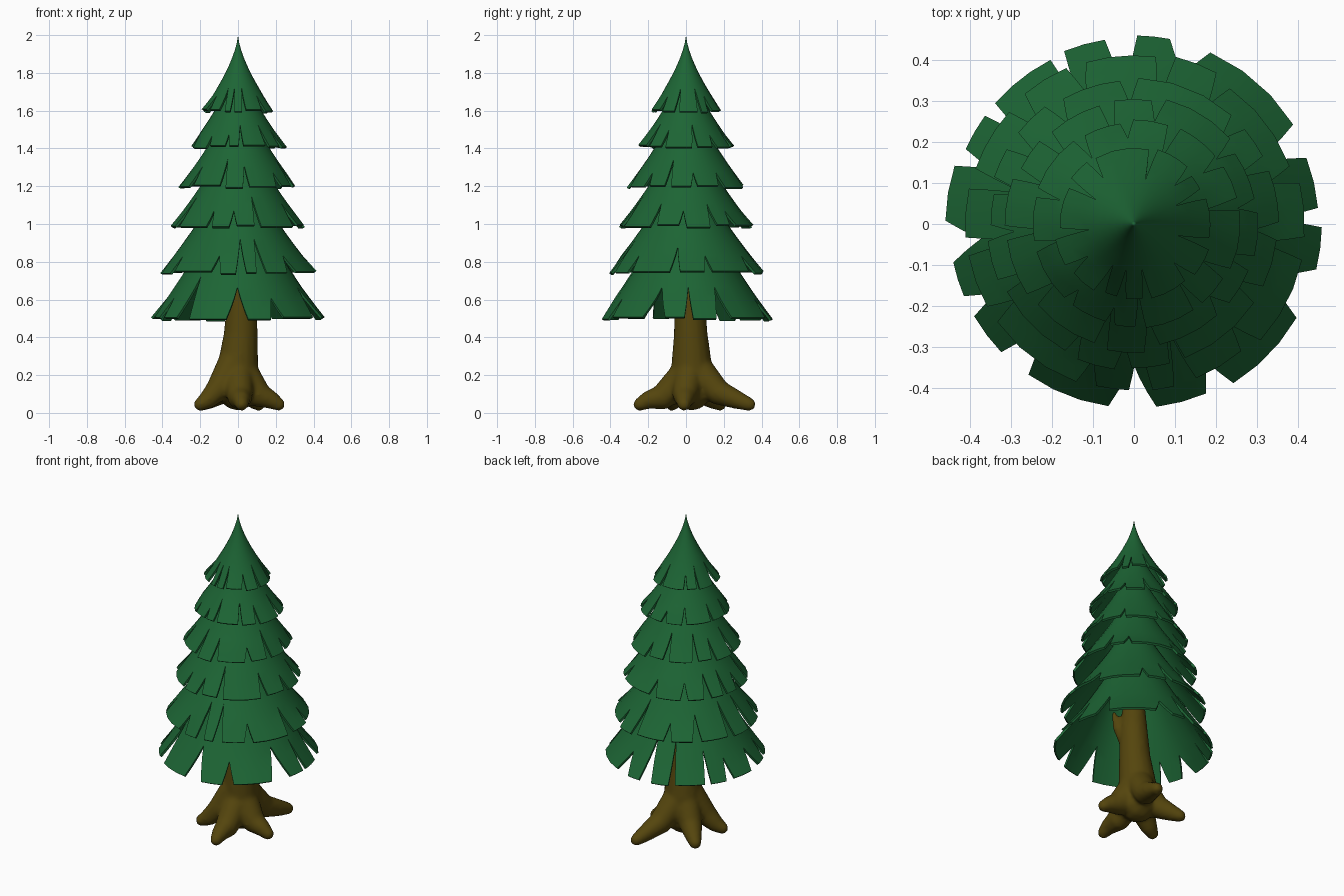
import bpy, bmesh, math, random
from mathutils import Vector, Matrix

if "Cube" in bpy.data.objects:
    bpy.data.objects.remove(bpy.data.objects["Cube"])

random.seed(4)


def material(name, rgb):
    m = bpy.data.materials.new(name)
    m.diffuse_color = (*rgb, 1)
    m.use_nodes = True
    m.node_tree.nodes["Principled BSDF"].inputs["Base Color"].default_value = m.diffuse_color
    return m


green = material("needles", (0.012, 0.13, 0.035))
brown = material("bark", (0.09, 0.06, 0.004))


def make_object(name, bm, mat):
    mesh = bpy.data.meshes.new(name)
    bm.to_mesh(mesh)
    bm.free()
    ob = bpy.data.objects.new(name, mesh)
    bpy.context.collection.objects.link(ob)
    mesh.materials.append(mat)
    bpy.ops.object.select_all(action='DESELECT')
    bpy.context.view_layer.objects.active = ob
    ob.select_set(True)
    return ob


# Foliage skirt: a concave cone split into flaps by V-shaped notches
ROWS = 10


def skirt(name, z0, r0, height, top, flaps, depths):
    bm = bmesh.new()
    n = len(flaps)
    gaps = []
    for i in range(n):
        a, b = flaps[i - 1][1], flaps[i][0]
        if i == 0:
            a -= 360
        gaps.append(((a + b) / 2, random.choice(depths)))
    gaps.append((gaps[0][0] + 360, gaps[0][1]))
    for i, (a0, a1) in enumerate(flaps):
        (c0, d0), (c1, d1) = gaps[i], gaps[i + 1]
        cols = 2 if a1 - a0 < 20 else 3
        dz, dr = random.uniform(-.008, .008), random.uniform(-.01, .006)
        grid = []
        for k in range(ROWS + 1):
            s = k / ROWS
            left = a0 + (c0 - a0) * min(1, k / d0)
            right = a1 + (c1 - a1) * min(1, k / d1)
            fade = max(0, 1 - k / min(d0, d1))
            r = r0 * max(0, 1 - s * top) ** 1.5 + dr * fade
            z = z0 + height * top * s + dz * fade
            row = []
            for c in range(cols + 1):
                a = math.radians(left + (right - left) * c / cols)
                # seam columns share one position, so the merge joins them
                row.append(bm.verts.new((r * math.cos(a), r * math.sin(a), z)))
            grid.append(row)
        for lo, hi in zip(grid, grid[1:]):
            for c in range(cols):
                bm.faces.new((lo[c], lo[c + 1], hi[c + 1], hi[c]))
    bmesh.ops.remove_doubles(bm, verts=bm.verts, dist=0.0008)
    bmesh.ops.recalc_face_normals(bm, faces=bm.faces)
    ob = make_object(name, bm, green)
    mod = ob.modifiers.new("thickness", 'SOLIDIFY')
    mod.thickness = 0.013
    bpy.ops.object.modifier_apply(modifier=mod.name)
    bpy.ops.object.shade_smooth_by_angle(angle=math.radians(35))


def random_flaps(count):
    # flap edges around the circle, starting at a front notch
    widths = [random.uniform(0.55, 1.6) for _ in range(count)]
    total, a, out = sum(widths), random.uniform(-95, -80), []
    for w in widths:
        w *= 360 / total
        gap = random.uniform(5, 9)
        out.append((a + gap / 2, a + w - gap / 2))
        a += w
    return out


bottom_flaps = [(5, 21), (32, 66), (79, 89), (99, 112), (117, 139), (144, 156),
                (162, 179), (192, 203), (210, 224), (235, 262), (277, 293),
                (302, 330), (346, 359)]
skirt("foliage_1", 0.5, 0.455, 0.92, 0.6, bottom_flaps, (2, 3, 3, 4))
for i, (z, r, h, top, count) in enumerate([
        (0.745, 0.415, 0.74, 0.6, 13), (0.99, 0.355, 0.66, 0.6, 13),
        (1.2, 0.31, 0.6, 0.6, 12), (1.41, 0.255, 0.5, 0.6, 12),
        (1.6, 0.19, 0.4, 1.0, 12)]):
    depths = (2, 3, 4) if top < 1 else (2, 3)
    skirt(f"foliage_{i + 2}", z, r, h, top, random_flaps(count), depths)


# Trunk and roots: tapered limbs fused by a remesh
def limb(bm, pts):
    for x, y, z, r in pts:
        bmesh.ops.create_icosphere(bm, subdivisions=2, radius=r,
                                   matrix=Matrix.Translation((x, y, z)))
    for p, q in zip(pts, pts[1:]):
        a, b = Vector(p[:3]), Vector(q[:3])
        rot = (b - a).to_track_quat('Z', 'Y').to_matrix().to_4x4()
        bmesh.ops.create_cone(bm, cap_ends=True, segments=16, radius1=p[3],
                              radius2=q[3], depth=(b - a).length,
                              matrix=Matrix.Translation((a + b) / 2) @ rot)


bm = bmesh.new()
limb(bm, [(0, 0.03, 0.12, 0.11), (0.0, 0.03, 0.25, 0.108),
          (0.015, 0.025, 0.42, 0.09), (0.02, 0.02, 0.6, 0.08),
          (0.0, 0.0, 0.9, 0.05)])
for x, y, h in [(0.11, 0.335, 0.17), (0.215, -0.01, 0.15), (0.02, -0.245, 0.13),
                (-0.2, -0.075, 0.2), (-0.19, 0.18, 0.17)]:
    limb(bm, [(x * .1, y * .1 + .02, h + .07, 0.085),
              (x * .5, y * .5, h * .65, 0.068),
              (x * .8, y * .8, 0.07, 0.05), (x, y, 0.045, 0.036)])
limb(bm, [(0.04, 0, 0.5, 0.045), (0.085, -0.04, 0.62, 0.03),
          (0.1, -0.06, 0.72, 0.012)])
trunk = make_object("trunk", bm, brown)
mod = trunk.modifiers.new("fuse", 'REMESH')
mod.mode = 'VOXEL'
mod.voxel_size = 0.012
mod.use_smooth_shade = True
mod = trunk.modifiers.new("soften", 'SMOOTH')
mod.iterations = 6
